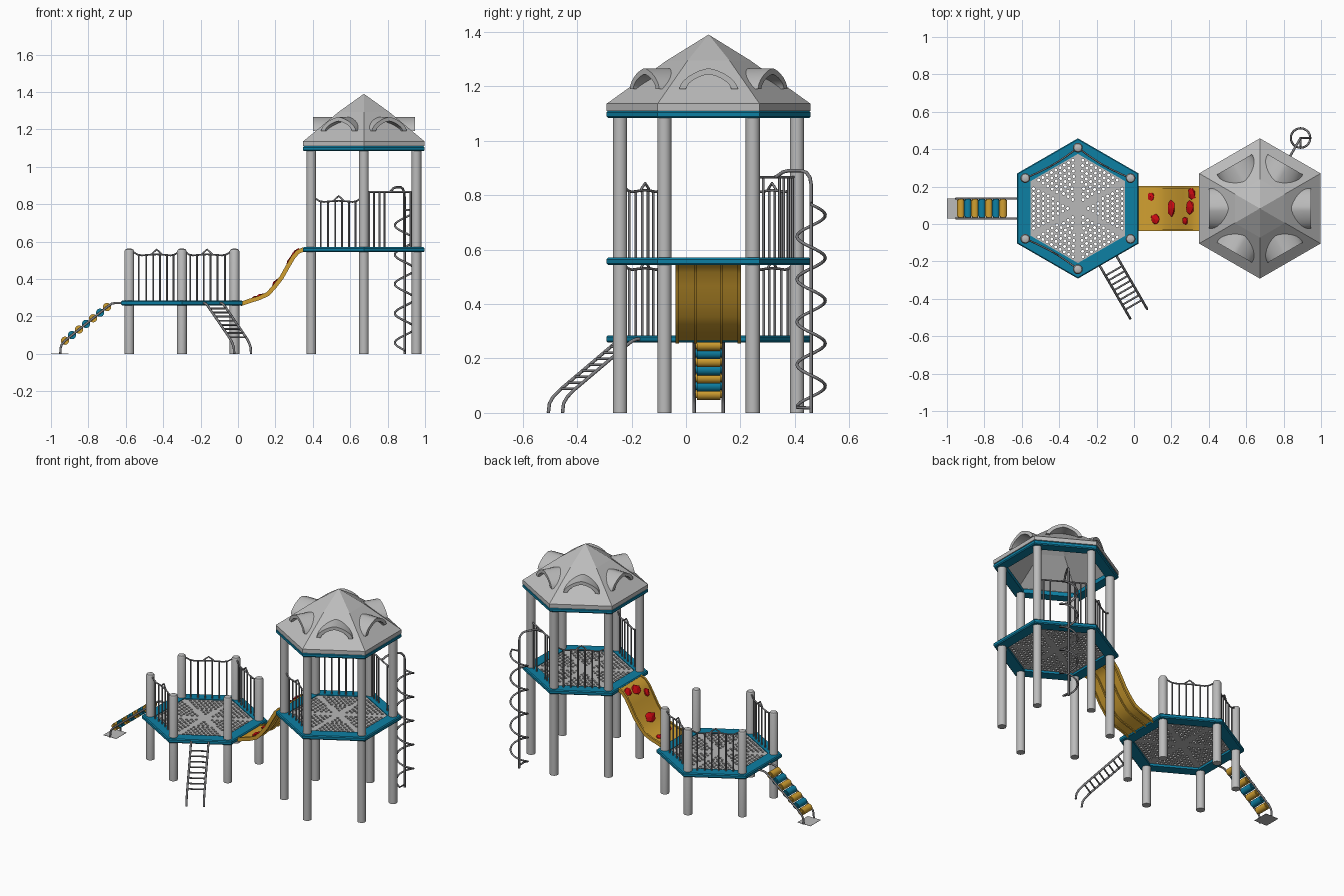
import bpy, bmesh, math, random
from mathutils import Vector, Matrix

if "Cube" in bpy.data.objects:
    bpy.data.objects.remove(bpy.data.objects["Cube"])

random.seed(4)
CY, R = 0.083, 0.375              # platform centre y, hexagon corner radius
LOW, HIGH = -0.300, 0.673         # platform centre x


def mat(name, c):
    m = bpy.data.materials.new(name)
    m.diffuse_color = (*c, 1)
    m.use_nodes = True
    m.node_tree.nodes["Principled BSDF"].inputs["Base Color"].default_value = m.diffuse_color
    return m


GREY = mat("light grey", (0.50, 0.50, 0.50))
DECK = mat("deck grey", (0.48, 0.48, 0.48))
STEEL = mat("steel", (0.21, 0.21, 0.22))
BLUE = mat("blue", (0.004, 0.215, 0.37))
YELLOW = mat("yellow", (0.64, 0.35, 0.03))
RED = mat("red", (0.62, 0.003, 0.006))


def finish(name, me, m, smooth=None):
    me.materials.clear()
    me.materials.append(m)
    ob = bpy.data.objects.new(name, me)
    bpy.context.collection.objects.link(ob)
    if smooth:
        bpy.ops.object.select_all(action='DESELECT')
        ob.select_set(True)
        bpy.context.view_layer.objects.active = ob
        bpy.ops.object.shade_smooth_by_angle(angle=math.radians(smooth))
    return ob


def from_bm(name, bm, m, smooth=None):
    bmesh.ops.recalc_face_normals(bm, faces=bm.faces)
    me = bpy.data.meshes.new(name)
    bm.to_mesh(me)
    bm.free()
    return finish(name, me, m, smooth)


def from_curve(name, lines, m, r=0, extrude=0, closed=False, z=0, smooth=None):
    cu = bpy.data.curves.new(name, 'CURVE')
    cu.dimensions = '2D' if closed else '3D'
    cu.fill_mode = 'BOTH' if closed else 'FULL'
    cu.bevel_depth, cu.extrude, cu.bevel_resolution = r, extrude, 2
    cu.use_fill_caps = not closed
    for pts in lines:
        sp = cu.splines.new('POLY')
        sp.points.add(len(pts) - 1)
        for p, q in zip(sp.points, pts):
            p.co = (*q, 1)
        sp.use_cyclic_u = closed
    tmp = bpy.data.objects.new("tmp", cu)
    bpy.context.collection.objects.link(tmp)
    dg = bpy.context.evaluated_depsgraph_get()
    me = bpy.data.meshes.new_from_object(tmp.evaluated_get(dg))
    bpy.data.objects.remove(tmp)
    me.transform(Matrix.Translation((0, 0, z)))
    return finish(name, me, m, smooth)


def tubes(name, lines, r, m=STEEL):
    return from_curve(name, lines, m, r=r, smooth=50)


def edge(cx, deg, s, t, z):
    """Point s outward and t along the hexagon side facing deg."""
    a = math.radians(deg)
    return (cx + s * math.cos(a) - t * math.sin(a), CY + s * math.sin(a) + t * math.cos(a), z)


def hex_loft(name, cx, prof, m):
    bm = bmesh.new()
    rings = [[bm.verts.new((cx + r * math.cos(math.radians(30 + 60 * k)),
                            CY + r * math.sin(math.radians(30 + 60 * k)), z)) for k in range(6)]
             for r, z in prof]
    for a, b in zip(rings, rings[1:] + rings[:1]):
        for k in range(6):
            bm.faces.new((a[k], a[(k + 1) % 6], b[(k + 1) % 6], b[k]))
    bmesh.ops.remove_doubles(bm, verts=bm.verts, dist=1e-5)
    return from_bm(name, bm, m)


def frame(name, cx, z, h=0.027, inner=0.292):
    b = 0.006
    hex_loft(name, cx, [(inner, z), (R - b, z), (R, z + b), (R, z + h - b),
                        (R - b, z + h), (inner, z + h)], BLUE)


def posts(name, cx, top, dome):
    bm = bmesh.new()
    prof = [(0.026, 0), (0.026, top - dome), (0.021, top - dome * 0.3), (0.011, top)]
    for k in range(6):
        a = math.radians(30 + 60 * k)
        x, y = cx + 0.325 * math.cos(a), CY + 0.325 * math.sin(a)
        rings = [[bm.verts.new((x + r * math.cos(j * math.pi / 10), y + r * math.sin(j * math.pi / 10), z))
                  for j in range(20)] for r, z in prof]
        for p, q in zip(rings, rings[1:]):
            for j in range(20):
                bm.faces.new((p[j], p[(j + 1) % 20], q[(j + 1) % 20], q[j]))
        bm.faces.new(rings[0])
        bm.faces.new(rings[-1])
    from_bm(name, bm, GREY, 40)


def deck(name, cx, z):
    # perforated plate: six triangular fields of round holes with solid spokes between
    loops = [[(cx + 0.3 * math.cos(math.radians(30 + 60 * k)),
               CY + 0.3 * math.sin(math.radians(30 + 60 * k)), 0) for k in range(6)]]
    for d in range(0, 360, 60):
        for row in range(8):
            s = 0.055 + 0.026 * row
            n = int((2 * (0.577 * s - 0.022)) / 0.0265) + 1
            for i in range(n):
                x, y, _ = edge(cx, d, s, (i - (n - 1) / 2) * 0.0265, 0)
                loops.append([(x + 0.0082 * math.cos(j * math.pi / 4),
                               y + 0.0082 * math.sin(j * math.pi / 4), 0) for j in range(8)])
    from_curve(name, loops, DECK, extrude=0.004, closed=True, z=z)


def railing(name, cx, d, z):
    top = z + 0.247
    bow = lambda t: 0.281 - 0.012 * math.cos(t / 0.16 * math.pi / 2)
    P = lambda t, h: edge(cx, d, bow(t), t, h)
    rail = [P(t, top + h) for t, h in [(-.155, .018), (-.135, .014), (-.115, .003), (-.09, -.002), (-.04, .002),
            (0, .004), (.04, .002), (.09, -.002), (.115, .003), (.135, .014), (.155, .018)]]
    bars = [[P(t, z - 0.005), P(t, top)] for t in (-.107, -.064, -.021, .021, .064, .107)]
    peak = [P(-.035, top), P(-.021, top + .014), P(0, top + .03), P(.021, top + .014), P(.035, top)]
    tubes(name, [rail, peak] + bars, 0.0048)


# Platforms, posts and railings
for nm, cx, z, top, dome in (("low", LOW, 0.258, 0.562, 0.014), ("high", HIGH, 0.543, 1.10, 0.004)):
    frame(nm + "_platform_frame", cx, z)
    deck(nm + "_deck", cx, z + 0.018)
    posts(nm + "_posts", cx, top, dome)
for d in (60, 120, 240):
    railing(f"low_railing_{d}", LOW, d, 0.281)
for d in (120, 240):
    railing(f"high_railing_{d}", HIGH, d, 0.567)

# Roof: blue frame, hollow shell, six arched dormers
frame("roof_frame", HIGH, 1.083, 0.027, 0.30)
hex_loft("roof", HIGH, [(0.345, 1.11), (R, 1.11), (R, 1.136), (0.366, 1.142), (0.155, 1.294), (0, 1.39),
                        (0, 1.375), (0.15, 1.28), (0.345, 1.135)], GREY)
for d in range(0, 360, 60):
    bm = bmesh.new()
    N, loops = 14, []
    for w, h in ((0.108, 0.076), (0.083, 0.054)):
        for front in (True, False):
            row = []
            for i in range(N + 1):
                c, sn = math.cos(math.pi * i / N), max(math.sin(math.pi * i / N), 0)
                z = 1.19 + h * sn ** 1.15
                s = 0.272 if front else 0.318 - (z - 1.142) / 0.815 - 0.006
                row.append(bm.verts.new(edge(HIGH, d, s, w * math.copysign(abs(c) ** 1.4, c), z)))
            loops.append(row)
    of, ob_, inf, inb = loops
    for p, q in ((of, ob_), (of, inf), (inf, inb)):
        for i in range(N):
            bm.faces.new((p[i], p[i + 1], q[i + 1], q[i]))
    for e in (0, N):
        bm.faces.new((of[e], ob_[e], inb[e], inf[e]))
    from_bm(f"roof_dormer_{d}", bm, GREY, 35)

# Curved climbing panel between the platforms
PATH = [(0.012, .268), (.06, .285), (.11, .300), (.155, .320), (.19, .356), (.23, .408),
        (.265, .47), (.295, .521), (.32, .548), (.352, .561)]


def strip(name, y0, y1, lo, hi, m=YELLOW):
    bm = bmesh.new()
    rows = []
    for i, (x, z) in enumerate(PATH):
        a, b = PATH[max(i - 1, 0)], PATH[min(i + 1, len(PATH) - 1)]
        n = Vector((a[1] - b[1], b[0] - a[0])).normalized()
        rows.append([bm.verts.new((x + n.x * o, y, z + n.y * o))
                     for y, o in ((y0, lo), (y1, lo), (y1, hi), (y0, hi))])
    for p, q in zip(rows, rows[1:]):
        for k in range(4):
            bm.faces.new((p[k], p[(k + 1) % 4], q[(k + 1) % 4], q[k]))
    bm.faces.new(rows[0])
    bm.faces.new(rows[-1])
    from_bm(name, bm, m, 30)


strip("climbing_panel", -0.038, 0.202, -0.007, 0.003)
for i, y in enumerate((-0.038, 0.19)):
    strip(f"panel_side_lip_{i}", y, y + 0.012, -0.014, 0.009)
for i, y in enumerate((0.03, 0.125)):
    strip(f"panel_rib_{i}", y, y + 0.01, -0.014, -0.003)

# Red rock grips: x, y and half sizes across and up the panel
for i, (x, y, a, b) in enumerate([(.093, .147, .026, .02), (.203, .082, .05, .034), (.117, .025, .03, .028),
                                  (.303, .09, .042, .034), (.278, .018, .024, .03), (.313, .16, .036, .03)]):
    for p, q in zip(PATH, PATH[1:]):
        if p[0] <= x <= q[0]:
            z = p[1] + (q[1] - p[1]) * (x - p[0]) / (q[0] - p[0])
            tilt = math.atan2(q[1] - p[1], q[0] - p[0])
    bm = bmesh.new()
    bmesh.ops.create_icosphere(bm, subdivisions=1, radius=1)
    for v in bm.verts:
        v.co *= random.uniform(0.85, 1.15)
        v.co.z = max(v.co.z, -0.2)
    bm.transform(Matrix.Translation((x, y, z)) @ Matrix.Rotation(-tilt, 4, 'Y')
                 @ Matrix.Translation((0, 0, 0.004)) @ Matrix.Diagonal((b, a, 0.013, 1)))
    from_bm(f"rock_grip_{i}", bm, RED)

# Roller ramp on the left
y0, y1 = 0.03, 0.137
tubes("roller_ramp_rails", [[(x, y, z) for x, z in [(-.60, .271), (-.655, .272), (-.675, .268), (-.70, .25),
      (-.925, .07), (-.942, .05), (-.949, .03), (-.95, 0)]] for y in (y0, y1)], 0.006)
for i in range(7):
    x, z = -.70 - .0375 * i, .25 - .03 * i
    bm = bmesh.new()
    bmesh.ops.create_cone(bm, cap_ends=True, segments=18, radius1=0.022, radius2=0.022, depth=y1 - y0 - 0.008)
    bmesh.ops.bevel(bm, geom=[e for e in bm.edges if abs(e.verts[0].co.z - e.verts[1].co.z) < 1e-5],
                    offset=0.006, segments=2, affect='EDGES')
    bm.transform(Matrix.Translation((x, (y0 + y1) / 2, z)) @ Matrix.Rotation(math.pi / 2, 4, 'X'))
    from_bm(f"roller_{i}", bm, BLUE if i % 2 else YELLOW, 40)
bm = bmesh.new()
bmesh.ops.create_cube(bm, size=1, matrix=Matrix.Translation((-.953, (y0 + y1) / 2, .001))
                      @ Matrix.Diagonal((.094, .107, .002, 1)))
from_bm("ground_plate", bm, GREY)

# Ladder on the front right side of the low platform
lad = [(.30, .27), (.335, .271), (.355, .264), (.375, .25), (.60, .085), (.63, .058), (.645, .035), (.65, 0)]
rails = [[edge(LOW, 300, s, t, z) for s, z in lad] for t in (-.052, .052)]
rungs = []
for i in range(8):
    s = .385 + .03 * i
    z = .25 - (s - .375) * .165 / .225
    rungs.append([edge(LOW, 300, s, t, z) for t in (-.052, .052)])
tubes("ladder_rails", rails, 0.0065)
tubes("ladder_rungs", rungs, 0.005)

# Spiral climber and its gate on the back right side of the high platform
cx, cy, _ = edge(HIGH, 60, .435, 0, 0)
helix = [(cx, cy, .018)]
for i in range(24 * 5 - 5):
    a = math.radians(270) - math.pi * 2 * i / 24
    helix.append((cx + .052 * math.cos(a), cy + .052 * math.sin(a), .02 + .157 * i / 24))
helix.append((cx, cy, helix[-1][2] + .004))
tubes("spiral_climber", [helix], 0.0058)
pole = [(.435, 0), (.435, .84), (.43, .865), (.415, .883), (.395, .89), (.34, .89), (.315, .885), (.295, .872), (.281, .866)]
tubes("climber_pole", [[edge(HIGH, 60, s, 0, z) for s, z in pole]], 0.0065)
gate = [[edge(HIGH, 60, .281, t, .866) for t in (-.15, .15)]]
gate += [[edge(HIGH, 60, .281, t, .56), edge(HIGH, 60, .281, t, .866)] for t in (-.125, -.085, .035, .065, .1, .13)]
tubes("climber_gate", gate, 0.005)
